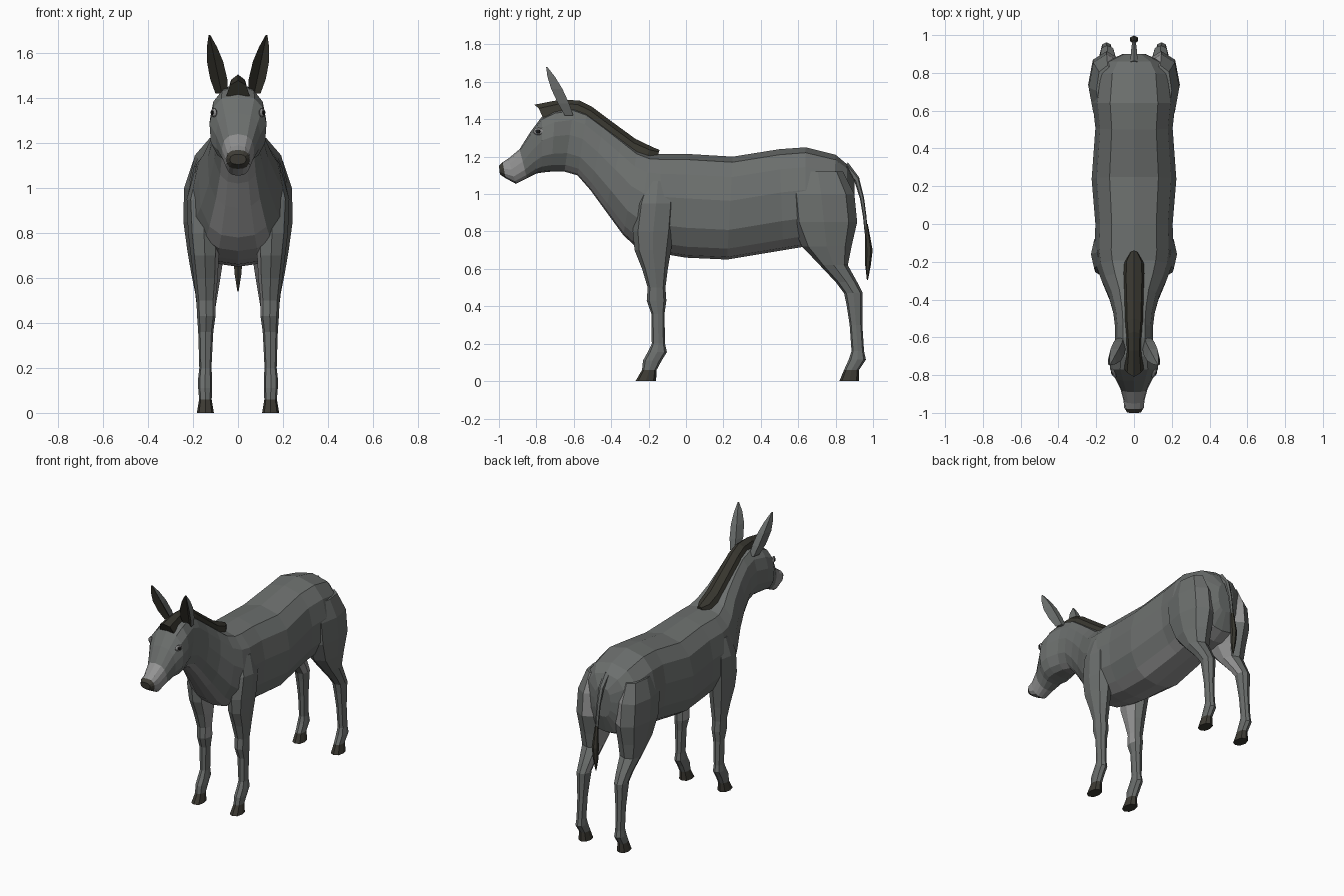
import bpy, bmesh, math


def material(name, rgb):
    m = bpy.data.materials.new(name)
    m.diffuse_color = (*rgb, 1)
    return m


COAT = material("grey coat", (0.15, 0.16, 0.155))
PALE = material("pale underside", (0.29, 0.29, 0.29))
MANE = material("dark mane hair", (0.04, 0.038, 0.029))
HOOF = material("hoof brown", (0.045, 0.042, 0.033))
NOSE = material("nose dark", (0.05, 0.047, 0.038))
EYE = material("eye black", (0.01, 0.01, 0.01))


def power(v, p):
    return math.copysign(abs(v) ** p, v)


def ring(a, b, w, angles, p=0.8, cx=0):
    """Rounded section between (y, z) points a and b, half width w."""
    pts = []
    for d in angles:
        c, s = power(math.cos(math.radians(d)), p), power(math.sin(math.radians(d)), p)
        pts.append((cx + w * s, (a[0] + b[0]) / 2 + (a[0] - b[0]) / 2 * c,
                    (a[1] + b[1]) / 2 + (a[1] - b[1]) / 2 * c))
    return pts


def loft(name, rings, mats, rule=lambda row, col, f: 0):
    """Skin a row of rings, cap the ends and colour faces by rule."""
    bm = bmesh.new()
    vs = [[bm.verts.new(p) for p in r] for r in rings]
    n = len(vs[0])
    info = []
    for i in range(len(vs) - 1):
        for j in range(n):
            k = (j + 1) % n
            bm.faces.new((vs[i][j], vs[i][k], vs[i + 1][k], vs[i + 1][j]))
            info.append((i, j))
    bm.faces.new(vs[0])
    bm.faces.new(vs[-1])
    info += [(-1, 0), (len(vs) - 1, 0)]
    bmesh.ops.recalc_face_normals(bm, faces=bm.faces[:])
    bm.normal_update()
    for f, (i, j) in zip(bm.faces, info):
        f.material_index = rule(i, j, f)
    me = bpy.data.meshes.new(name)
    bm.to_mesh(me)
    bm.free()
    for m in mats:
        me.materials.append(m)
    ob = bpy.data.objects.new(name, me)
    bpy.context.collection.objects.link(ob)
    return ob


OCT = [i * 45 for i in range(8)]
HALF = [0, 30, 58, 85, 110, 138, 160, 180]
BODY = HALF + [360 - d for d in HALF[-2:0:-1]]

# Trunk, neck and head: top y z, bottom y z, half width
trunk = [
    (0.90, 1.08, 0.90, 0.88, 0.06), (0.86, 1.16, 0.86, 0.76, 0.15),
    (0.80, 1.21, 0.78, 0.72, 0.20), (0.64, 1.25, 0.64, 0.72, 0.22),
    (0.50, 1.24, 0.52, 0.70, 0.205), (0.25, 1.20, 0.22, 0.65, 0.225),
    (0.00, 1.215, 0.00, 0.66, 0.205), (-0.14, 1.215, -0.12, 0.68, 0.21),
    (-0.19, 1.215, -0.27, 0.72, 0.20), (-0.26, 1.24, -0.335, 0.78, 0.175),
    (-0.34, 1.30, -0.43, 0.91, 0.135), (-0.44, 1.375, -0.51, 1.02, 0.11),
    (-0.53, 1.44, -0.58, 1.10, 0.10), (-0.60, 1.465, -0.65, 1.12, 0.10),
    (-0.70, 1.45, -0.72, 1.12, 0.125), (-0.77, 1.415, -0.77, 1.115, 0.127),
    (-0.83, 1.335, -0.80, 1.11, 0.10), (-0.89, 1.24, -0.85, 1.085, 0.072),
    (-0.95, 1.19, -0.91, 1.055, 0.056), (-0.98, 1.17, -0.965, 1.085, 0.052),
    (-1.00, 1.15, -0.995, 1.105, 0.036)]


def body_rule(row, col, f):
    if row >= 19:
        return 2
    if row >= 17 or (1 <= row <= 12 and 5 <= col <= 8):
        return 1
    return 0


loft("body_and_head", [ring(s[0:2], s[2:4], s[4], BODY) for s in trunk],
     [COAT, PALE, NOSE], body_rule)

# Legs: z, back y, front y, inner x, outer x; last two rows are the hoof
hind = [
    (1.12, 0.84, 0.57, 0.08, 0.20), (1.00, 0.90, 0.545, 0.05, 0.24),
    (0.85, 0.915, 0.56, 0.045, 0.243), (0.72, 0.885, 0.62, 0.06, 0.225),
    (0.62, 0.865, 0.715, 0.075, 0.208), (0.53, 0.915, 0.80, 0.09, 0.19),
    (0.47, 0.945, 0.845, 0.10, 0.183), (0.41, 0.943, 0.858, 0.105, 0.18),
    (0.30, 0.943, 0.875, 0.115, 0.173), (0.16, 0.952, 0.885, 0.12, 0.172),
    (0.115, 0.962, 0.87, 0.115, 0.177), (0.06, 0.925, 0.845, 0.117, 0.173),
    (0.00, 0.925, 0.82, 0.107, 0.183)]
fore = [
    (1.07, -0.08, -0.22, 0.10, 0.195), (0.95, -0.055, -0.265, 0.09, 0.228),
    (0.80, -0.065, -0.285, 0.08, 0.222), (0.70, -0.08, -0.275, 0.085, 0.21),
    (0.60, -0.097, -0.235, 0.09, 0.198), (0.50, -0.11, -0.205, 0.10, 0.185),
    (0.43, -0.105, -0.21, 0.10, 0.182), (0.36, -0.115, -0.185, 0.11, 0.177),
    (0.20, -0.112, -0.183, 0.118, 0.172), (0.155, -0.102, -0.205, 0.115, 0.177),
    (0.11, -0.13, -0.23, 0.115, 0.177), (0.06, -0.157, -0.235, 0.117, 0.173),
    (0.00, -0.16, -0.27, 0.107, 0.183)]

for side, s in (("left", 1), ("right", -1)):
    for part, rows in (("hind", hind), ("front", fore)):
        rings = [ring((yb, z), (yf, z), (xo - xi) / 2, OCT, 0.85, s * (xi + xo) / 2)
                 for z, yb, yf, xi, xo in rows]
        # pale inner side above the joint
        loft(f"{part}_leg_{side}", rings[:-1], [COAT, PALE],
             lambda row, col, f, s=s: int(f.normal.x * s < -0.5 and f.calc_center_median().z > 0.45))
        loft(f"{part}_hoof_{side}", rings[-2:], [HOOF])

    # Ear: cupped section with a dark hollow facing forward
    ear = []
    for t, w, d in ((0, 0.028, 0.045), (0.25, 0.038, 0.06), (0.55, 0.036, 0.06),
                    (0.8, 0.022, 0.04), (1, 0.004, 0.006)):
        x, y, z = s * (0.072 + 0.055 * t), -0.625 - 0.12 * t, 1.42 + 0.26 * t
        ear.append([(x - w, y - d / 2, z), (x - 0.6 * w, y + d / 2, z),
                    (x + 0.6 * w, y + d / 2, z), (x + w, y - d / 2, z), (x, y, z)])
    loft(f"ear_{side}", ear, [COAT, MANE], lambda row, col, f: int(col >= 3))

    # Eye: pale lid with a dark pupil, set in the side of the head
    for name, size, x, mat in (("eyelid", (0.010, 0.028, 0.020), 0.107, PALE),
                               ("eye", (0.010, 0.017, 0.013), 0.111, EYE)):
        bpy.ops.mesh.primitive_uv_sphere_add(segments=8, ring_count=6, radius=1,
                                             location=(s * x, -0.79, 1.335),
                                             rotation=(0, 0, -s * 0.4))
        ob = bpy.context.object
        ob.name = f"{name}_{side}"
        ob.scale = size
        ob.data.materials.append(mat)

# Mane and forelock: ridge y z, base y z, half width
mane = [
    (-0.14, 1.235, -0.15, 1.205, 0.02), (-0.18, 1.252, -0.21, 1.20, 0.055),
    (-0.27, 1.295, -0.29, 1.225, 0.06), (-0.40, 1.39, -0.42, 1.325, 0.055),
    (-0.50, 1.465, -0.52, 1.40, 0.052), (-0.57, 1.50, -0.59, 1.43, 0.045),
    (-0.67, 1.505, -0.67, 1.435, 0.04), (-0.81, 1.478, -0.765, 1.41, 0.052)]
loft("mane", [[(0, a, b), (0.7 * w, (a + c) / 2, b * 0.7 + d * 0.3), (w, c, d),
               (-w, c, d), (-0.7 * w, (a + c) / 2, b * 0.7 + d * 0.3)]
              for a, b, c, d, w in mane], [MANE])

# Tail and its dark tuft
tail = [(0.865, 1.17, 0.84, 1.12, 0.022), (0.925, 1.09, 0.90, 1.07, 0.018),
        (0.952, 0.98, 0.930, 0.975, 0.014), (0.965, 0.88, 0.946, 0.88, 0.012),
        (0.972, 0.79, 0.955, 0.79, 0.010)]
tuft = [(0.972, 0.84, 0.955, 0.84, 0.011), (0.998, 0.70, 0.957, 0.70, 0.023),
        (0.988, 0.62, 0.958, 0.62, 0.018), (0.973, 0.54, 0.967, 0.54, 0.003)]
for name, rows, mat in (("tail", tail, COAT), ("tail_tuft", tuft, MANE)):
    loft(name, [ring(r[0:2], r[2:4], r[4], range(0, 360, 60), 1) for r in rows], [mat])
